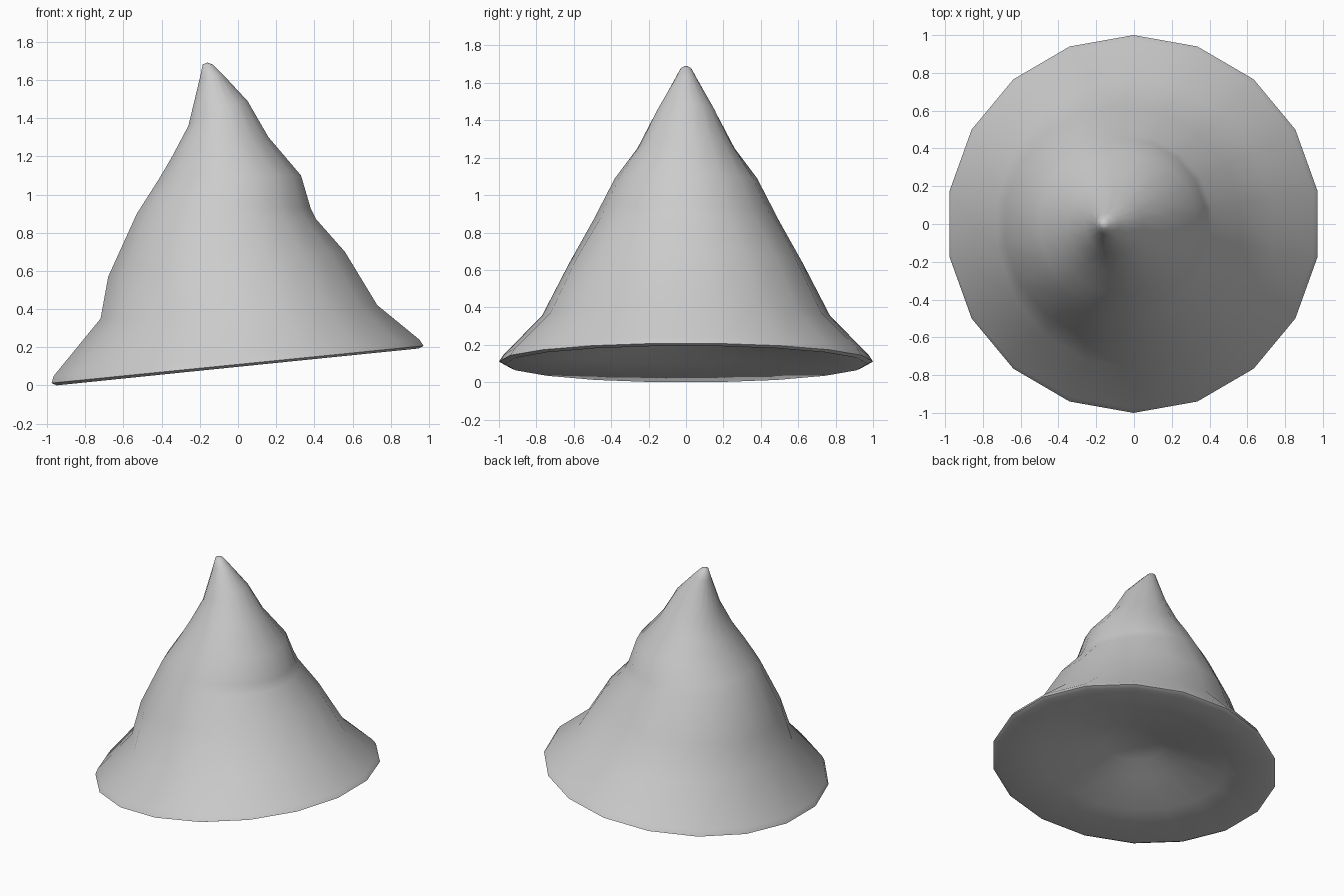
import bpy, bmesh, math

if "Cube" in bpy.data.objects:
    bpy.data.objects.remove(bpy.data.objects["Cube"])

SIDES = 18

# Rings from underside to tip: left x, left z, right x, right z, half width in y, z at the middle
RINGS = [
    (-0.20, 0.25, 0.20, 0.28, 0.20, 0.265),
    (-0.34, 0.18, 0.34, 0.24, 0.34, 0.21),
    (-0.65, 0.10, 0.65, 0.22, 0.66, 0.16),
    (-0.95, 0.00, 0.945, 0.193, 0.97, 0.097),
    (-0.977, 0.012, 0.972, 0.207, 1.00, 0.11),
    (-0.965, 0.05, 0.95, 0.24, 0.975, 0.147),
    (-0.72, 0.35, 0.73, 0.42, 0.77, 0.355),
    (-0.68, 0.57, 0.56, 0.70, 0.625, 0.635),
    (-0.53, 0.90, 0.41, 0.87, 0.485, 0.885),
    (-0.495, 0.955, 0.38, 0.93, 0.455, 0.945),
    (-0.415, 1.08, 0.33, 1.10, 0.38, 1.09),
    (-0.35, 1.19, 0.16, 1.30, 0.26, 1.25),
    (-0.26, 1.36, 0.05, 1.49, 0.16, 1.44),
    (-0.20, 1.61, -0.08, 1.63, 0.06, 1.62),
    (-0.185, 1.68, -0.13, 1.68, 0.027, 1.68),
]


def add_ring(bm, xl, zl, xr, zr, ry, zm):
    """Tilted 18-sided ring with corners on the y axis and flats on the x axis."""
    cx, hx = (xl + xr) / 2, (xr - xl) / 2
    verts = []
    for i in range(SIDES):
        a = math.radians(90) + 2 * math.pi * i / SIDES
        c = math.cos(a) / math.cos(math.pi / SIDES)
        z = zm + (zr - zl) / 2 * c + ((zl + zr) / 2 - zm) * c * c
        verts.append(bm.verts.new((cx + hx * c, ry * math.sin(a), z)))
    return verts


def fan(bm, ring, point):
    tip = bm.verts.new(point)
    for i in range(SIDES):
        bm.faces.new((ring[i], ring[(i + 1) % SIDES], tip))


bm = bmesh.new()

# Slouched cone with a rolled brim edge and a shallow hollow underneath
loops = [add_ring(bm, *r) for r in RINGS]
for a, b in zip(loops, loops[1:]):
    for i in range(SIDES):
        j = (i + 1) % SIDES
        bm.faces.new((a[i], a[j], b[j], b[i]))

# Rounded tip and centre of the underside
fan(bm, loops[-1], (-0.16, 0, 1.692))
fan(bm, loops[0], (0, 0, 0.28))

bmesh.ops.recalc_face_normals(bm, faces=bm.faces)
mesh = bpy.data.meshes.new("pointed_hat")
bm.to_mesh(mesh)
bm.free()
hat = bpy.data.objects.new("pointed_hat", mesh)
bpy.context.collection.objects.link(hat)
bpy.context.view_layer.objects.active = hat
hat.select_set(True)
bpy.ops.object.shade_smooth_by_angle(angle=math.radians(80))
